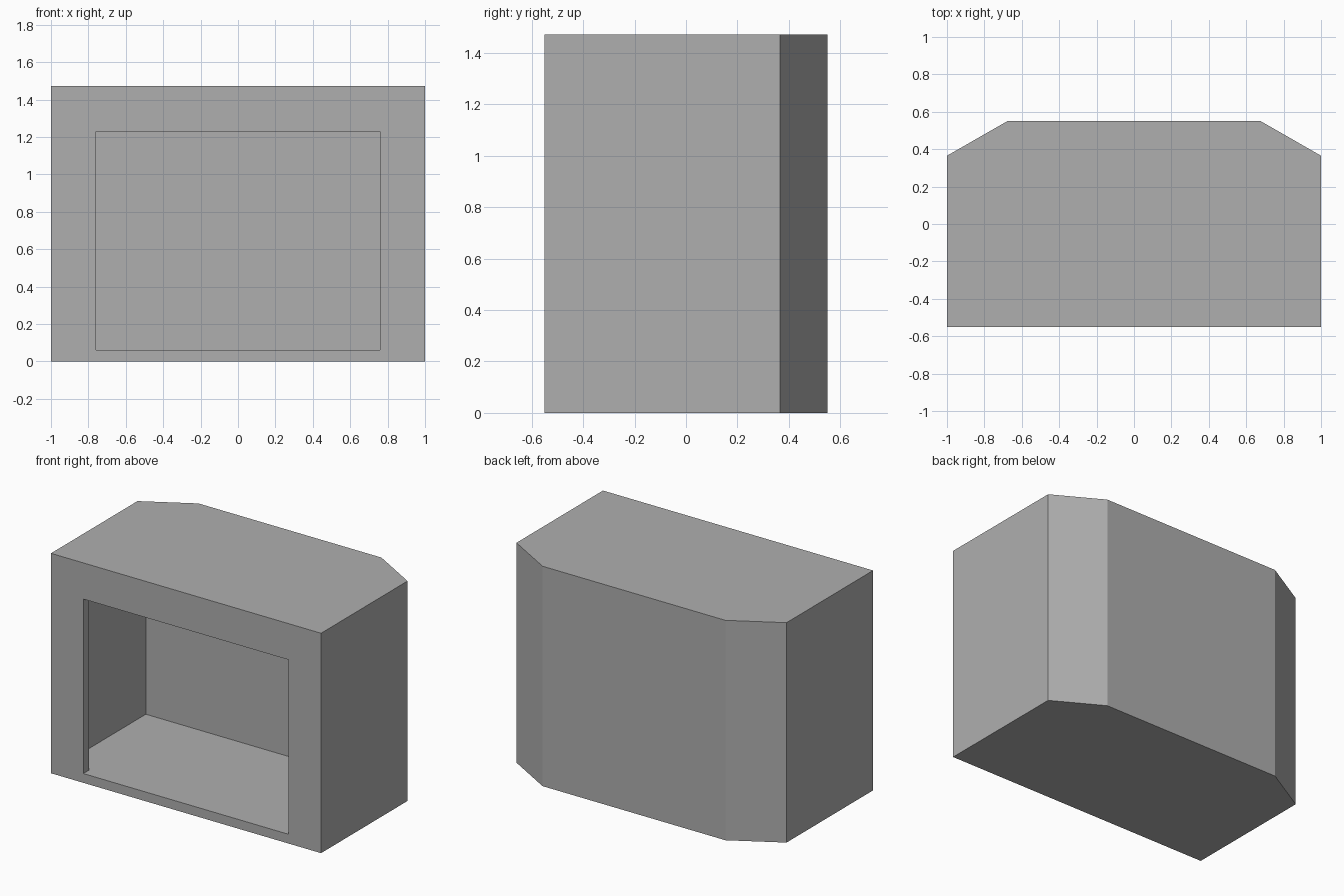
import bpy
import bmesh

if "Cube" in bpy.data.objects:
    bpy.data.objects.remove(bpy.data.objects["Cube"], do_unlink=True)

HALF_W, FRONT, SIDE_END, BACK, HEIGHT = 1.0, -0.55, 0.365, 0.55, 1.472
BACK_HALF_W = 0.677
WALL = 0.062
GREY = (0.43, 0.43, 0.43, 1)

grey = bpy.data.materials.new("plain_grey")
grey.use_nodes = True
grey.diffuse_color = GREY
grey.node_tree.nodes["Principled BSDF"].inputs["Base Color"].default_value = GREY


def prism(name, outline, z0, z1):
    """Extrude a floor-plan outline from z0 up to z1."""
    bm = bmesh.new()
    base = bm.faces.new([bm.verts.new((x, y, z0)) for x, y in outline])
    top = bmesh.ops.extrude_face_region(bm, geom=[base])["geom"]
    bmesh.ops.translate(bm, vec=(0, 0, z1 - z0),
                        verts=[v for v in top if isinstance(v, bmesh.types.BMVert)])
    bmesh.ops.recalc_face_normals(bm, faces=bm.faces)
    mesh = bpy.data.meshes.new(name)
    bm.to_mesh(mesh)
    bm.free()
    mesh.materials.append(grey)
    obj = bpy.data.objects.new(name, mesh)
    bpy.context.collection.objects.link(obj)
    return obj


def box_plan(half_w, y0, y1):
    return [(-half_w, y0), (half_w, y0), (half_w, y1), (-half_w, y1)]


def cut(target, cutter):
    """Subtract the cutter from the target, then discard it."""
    cutter.hide_render = True
    mod = target.modifiers.new(cutter.name, "BOOLEAN")
    mod.operation, mod.solver, mod.object = "DIFFERENCE", "EXACT", cutter
    bpy.context.view_layer.objects.active = target
    bpy.ops.object.modifier_apply(modifier=mod.name)
    bpy.data.objects.remove(cutter, do_unlink=True)


# Cabinet body with chamfered rear corners
cabinet = prism("cabinet", [(-HALF_W, FRONT), (HALF_W, FRONT), (HALF_W, SIDE_END),
                            (BACK_HALF_W, BACK), (-BACK_HALF_W, BACK),
                            (-HALF_W, SIDE_END)], 0, HEIGHT)

# Inner chamber, wider and taller than the front opening
cut(cabinet, prism("chamber", box_plan(HALF_W - WALL, FRONT + WALL, SIDE_END),
                   WALL, HEIGHT - WALL))

# Front opening, level with the chamber floor
cut(cabinet, prism("opening", box_plan(0.76, FRONT - 0.1, FRONT + 2 * WALL),
                   WALL, 1.23))
